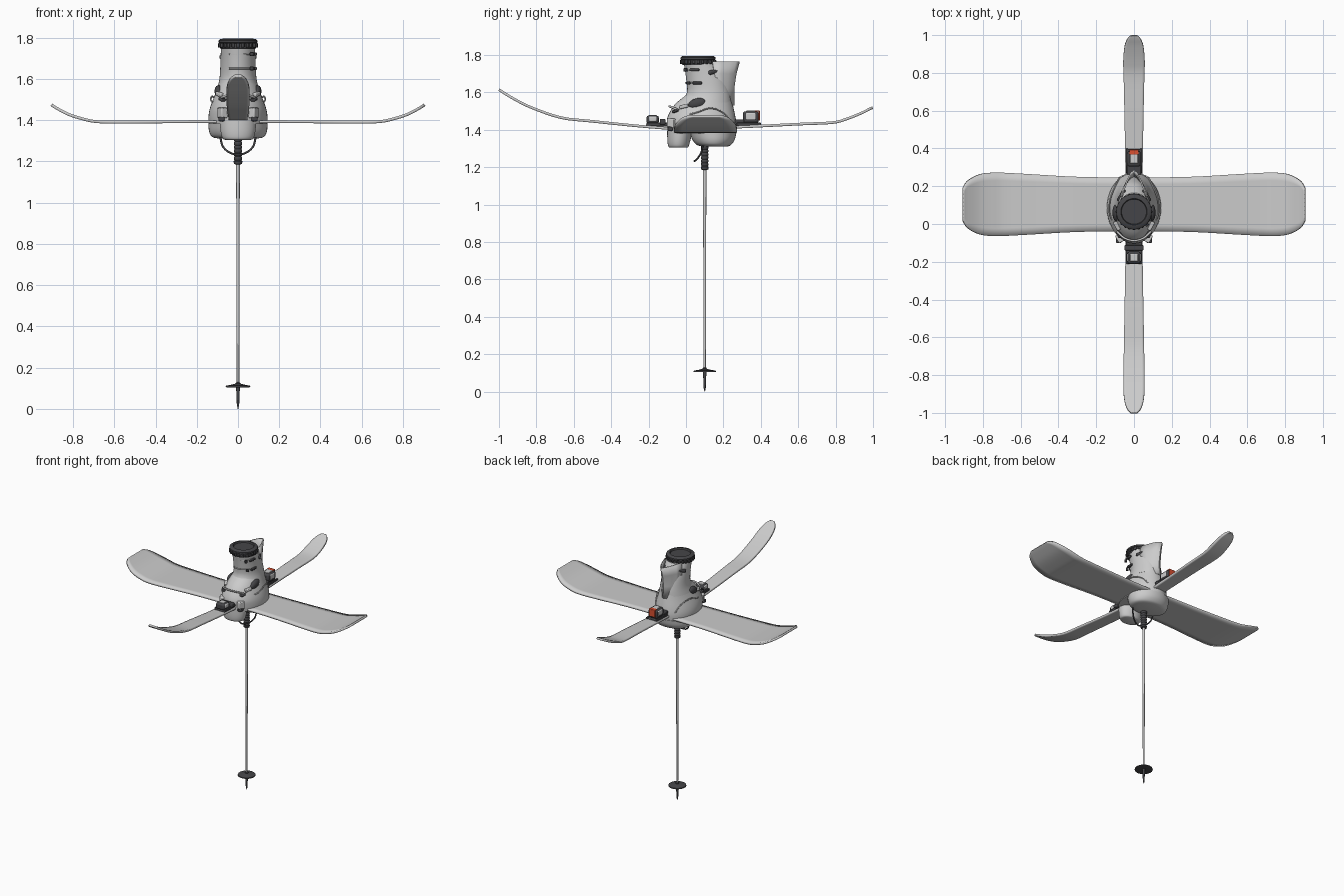
import bpy, bmesh, math
from mathutils import Vector

if "Cube" in bpy.data.objects:
    bpy.data.objects.remove(bpy.data.objects["Cube"])


def material(name, col):
    m = bpy.data.materials.new(name)
    m.diffuse_color = (*col, 1)
    m.use_nodes = True
    m.node_tree.nodes["Principled BSDF"].inputs["Base Color"].default_value = m.diffuse_color
    return m


DARK = material("dark_plastic", (0.06, 0.06, 0.065))
RED = material("red_plastic", (0.7, 0.08, 0.03))


def finish(ob, mat=None, angle=35):
    if mat:
        ob.data.materials.append(mat)
    bpy.ops.object.select_all(action='DESELECT')
    bpy.context.view_layer.objects.active = ob
    ob.select_set(True)
    bpy.ops.object.shade_smooth_by_angle(angle=math.radians(angle))
    return ob


def grid(name, rows, close=False, caps=False, mat=None):
    bm = bmesh.new()
    vs = [[bm.verts.new(p) for p in r] for r in rows]
    n = len(rows[0])
    for a, b in zip(vs, vs[1:]):
        for i in range(n if close else n - 1):
            j = (i + 1) % n
            bm.faces.new((a[i], a[j], b[j], b[i]))
    if caps:
        bm.faces.new(vs[0][::-1])
        bm.faces.new(vs[-1])
    bmesh.ops.recalc_face_normals(bm, faces=bm.faces)
    me = bpy.data.meshes.new(name)
    bm.to_mesh(me)
    bm.free()
    ob = bpy.data.objects.new(name, me)
    bpy.context.collection.objects.link(ob)
    return finish(ob, mat)


def spline(pts, sub=4):
    out = []
    for k in range(len(pts) - 1):
        p0, p1, p2, p3 = [Vector(pts[min(max(k + d, 0), len(pts) - 1)]) for d in (-1, 0, 1, 2)]
        for s in range(sub):
            t = s / sub
            out.append(0.5 * (2 * p1 + (p2 - p0) * t + (2 * p0 - 5 * p1 + 4 * p2 - p3) * t * t
                              + (3 * p1 - p0 - 3 * p2 + p3) * t ** 3))
    return out + [Vector(pts[-1])]


def deck(name, stations, axis, centre, thick):
    # stations: position along length, half width, height
    rows = []
    for s, w, z in spline(stations):
        row = [(s, centre + w * k / 4) for k in range(-4, 5)]
        rows.append([(a, b, z) if axis == 'x' else (b, a, z) for a, b in row])
    ob = grid(name, rows)
    mod = ob.modifiers.new("thickness", 'SOLIDIFY')
    mod.thickness, mod.offset = thick, 0
    return ob


def loft(name, secs, mat=None, n=40, sub=4):
    # secs: height, front y, back y, half width
    rows = []
    for z, y0, y1, rx in spline(secs, sub):
        rows.append([(rx * math.cos(2 * math.pi * i / n),
                      (y0 + y1) / 2 + (y1 - y0) / 2 * math.sin(2 * math.pi * i / n), z) for i in range(n)])
    return grid(name, rows, True, True, mat)


def box(name, loc, size, mat=None, rot=(0, 0, 0), bevel=0.005):
    bpy.ops.mesh.primitive_cube_add(size=1, location=loc, rotation=rot)
    ob = bpy.context.object
    ob.name = name
    ob.scale = size
    bpy.ops.object.transform_apply(location=False, rotation=False, scale=True)
    mod = ob.modifiers.new("bevel", 'BEVEL')
    mod.width, mod.segments = bevel, 2
    return finish(ob, mat)


def lathe(name, prof, y, mat=None, n=24):
    return grid(name, [[(r * math.cos(2 * math.pi * i / n), y + r * math.sin(2 * math.pi * i / n), z)
                        for i in range(n)] for r, z in prof], True, True, mat)


def tube(name, pts, r, mat=None):
    cu = bpy.data.curves.new(name, 'CURVE')
    cu.dimensions, cu.bevel_depth, cu.bevel_resolution = '3D', r, 2
    sp = cu.splines.new('POLY')
    path = spline(pts, 6)
    sp.points.add(len(path) - 1)
    for p, q in zip(sp.points, path):
        p.co = (*q, 1)
    ob = bpy.data.objects.new(name, cu)
    bpy.context.collection.objects.link(ob)
    if mat:
        cu.materials.append(mat)
    return ob


# snowboard
half = [(0.0, .142, 1.392), (.3, .146, 1.392), (.55, .16, 1.390), (.68, .167, 1.392), (.75, .168, 1.405),
        (.82, .158, 1.427), (.88, .125, 1.458), (.905, .085, 1.474)]
deck("snowboard", [(-s, w, z) for s, w, z in half[:0:-1]] + half, 'x', .104, .014)

# ski
deck("ski", [(-1, .015, 1.615), (-.975, .038, 1.598), (-.92, .053, 1.565), (-.83, .056, 1.52), (-.67, .054, 1.465),
             (-.5, .051, 1.445), (-.2, .046, 1.415), (0, .045, 1.405), (.3, .046, 1.415), (.6, .051, 1.43),
             (.78, .055, 1.438), (.86, .057, 1.458), (.94, .05, 1.49), (.98, .034, 1.51), (.998, .015, 1.518)],
     'y', 0, .014)

# boot shell, heel bowl and toe sole
loft("boot_shell", [(1.38, -.095, .268, .142), (1.42, -.1, .27, .143), (1.465, -.1, .265, .134),
                    (1.535, -.06, .25, .108), (1.60, .012, .235, .086), (1.66, .012, .215, .08)])
loft("boot_heel_bowl", [(1.31, .10, .22, .09), (1.318, .06, .24, .125), (1.345, .035, .26, .14),
                        (1.385, .02, .27, .144)])
loft("boot_toe_sole", [(1.304, -.085, .008, .06), (1.312, -.095, .014, .075), (1.35, -.1, .025, .085),
                       (1.42, -.1, .04, .09)])

# upper cuff
loft("boot_cuff", [(1.545, -.03, .246, .104), (1.60, .005, .238, .09), (1.68, .0, .215, .085),
                   (1.755, -.012, .165, .083)])

# pointed rear spoiler
rows = []
for z, tip, w, base in ((1.765, .28, .062, .14), (1.70, .262, .068, .15), (1.62, .25, .07, .16), (1.53, .25, .06, .18)):
    rows.append([(w * k / 4, base + (tip - base) * (1 - abs(k / 4) ** 1.5), z) for k in range(-4, 5)])
spoiler = grid("rear_spoiler", rows)
sol = spoiler.modifiers.new("thickness", 'SOLIDIFY')
sol.thickness = .008

# ridged collar
lathe("collar", [(.084, 1.745), (.088, 1.755), (.088, 1.772), (.094, 1.776), (.094, 1.786), (.085, 1.793),
                 (.07, 1.795), (.066, 1.785)], .065, DARK, 32)
for i in range(24):
    a = 2 * math.pi * i / 24
    box("collar_ridge", (.09 * math.cos(a), .065 + .09 * math.sin(a), 1.762), (.014, .014, .022), DARK, (0, 0, a), .004)

# cuff buckles and clips
for y, z in ((.045, 1.72), (.06, 1.65)):
    box("cuff_buckle", (.084, y, z), (.016, .052, .014), DARK, bevel=.004)
    box("buckle_catch", (.068, y - .048, z), (.018, .018, .018), DARK, (0, 0, -.7), .004)
    tube("cuff_strap", [(.084 * math.cos(a), .09 + .092 * math.sin(a), z) for a in
                        (-.5, -.8, -1.1, -1.4, -1.75, -2.1)], .004)
for s in (-1, 1):
    # side pivots, ankle pads, instep clamps
    box("cuff_pivot", (s * .066, .15, 1.71), (.022, .07, .024), DARK, (.2, 0, s * .55), .009)
    bpy.ops.mesh.primitive_uv_sphere_add(segments=20, ring_count=12, location=(s * .094, .06, 1.54),
                                         rotation=(.25, 0, 0))
    pad = bpy.context.object
    pad.name, pad.scale = "ankle_pad", (.02, .048, .028)
    finish(pad, DARK)
    box("ankle_strap_catch", (s * .09, -.01, 1.525), (.022, .05, .02), None, (.2, 0, -s * .5))
    box("instep_buckle", (s * .075, -.055, 1.50), (.03, .035, .014), DARK, (.3, 0, -s * .5))
    box("instep_clamp", (s * .075, -.075, 1.435), (.035, .045, .05), None, (0, 0, -s * .5))
    box("clamp_lever", (s * .08, -.085, 1.405), (.03, .03, .022), DARK)
    tube("shell_seam", [(s * .086, -.03, 1.475), (s * .128, .05, 1.49), (s * .126, .13, 1.515),
                        (s * .1, .2, 1.49), (s * .08, .24, 1.44)], .004)
    # binding side rails
    for y, ln in ((-.145, .13), (.335, .13)):
        box("binding_rail", (s * .037, y, 1.43), (.012, ln, .016), DARK, bevel=.003)
tube("instep_strap", [(-.09, -.04, 1.505), (-.05, -.075, 1.52), (0, -.088, 1.525), (.05, -.075, 1.52),
                      (.09, -.04, 1.505)], .006)

# toe and heel bindings
for part, y, ln, z, h in (("toe", -.178, .066, 1.453, .046), ("heel", .346, .085, 1.467, .062)):
    box(part + "_binding_plate", (0, y + (.03 if part == "toe" else -.015), 1.425), (.084, .13, .016), DARK)
    box(part + "_binding_body", (0, y, z), (.07, ln, h), DARK, bevel=.012)
    box(part + "_binding_cover", (0, y, z + .004), (.074, ln * .66, h * .62), None, bevel=.006)
    box(part + "_binding_cap", (0, y, z + h / 2), (.042, ln * .6, .008), None, bevel=.003)
box("toe_binding_jaw", (0, -.125, 1.443), (.10, .03, .03), DARK)
box("heel_binding_jaw", (0, .285, 1.44), (.075, .05, .03), DARK)
box("red_release_back", (0, .391, 1.475), (.05, .008, .05), RED, bevel=.002)
box("red_release_top", (0, .381, 1.5), (.05, .026, .006), RED, bevel=.002)

# ski pole
lathe("pole_shaft", [(.006, .09), (.007, .5), (.009, 1.2)], .1)
lathe("pole_tip", [(.0015, 0), (.006, .022), (.007, .06), (.009, .095), (.011, .125), (.007, .13)], .1, DARK)
lathe("pole_basket", [(.012, .122), (.03, .117), (.058, .112), (.06, .106), (.056, .104), (.012, .11)], .1, DARK, 28)
grip = [(.012, 1.185), (.02, 1.188), (.021, 1.2)]
for i in range(6):
    grip += [(.017, 1.205 + i * .018), (.0205, 1.212 + i * .018), (.0205, 1.218 + i * .018)]
lathe("pole_grip", grip + [(.023, 1.33), (.026, 1.37)], .1, DARK)
tube("wrist_strap", [(-.085, .09, 1.315), (-.075, .08, 1.275), (-.045, .06, 1.245), (0, .045, 1.232),
                     (.045, .06, 1.245), (.075, .08, 1.275), (.085, .09, 1.315)], .005, DARK)
